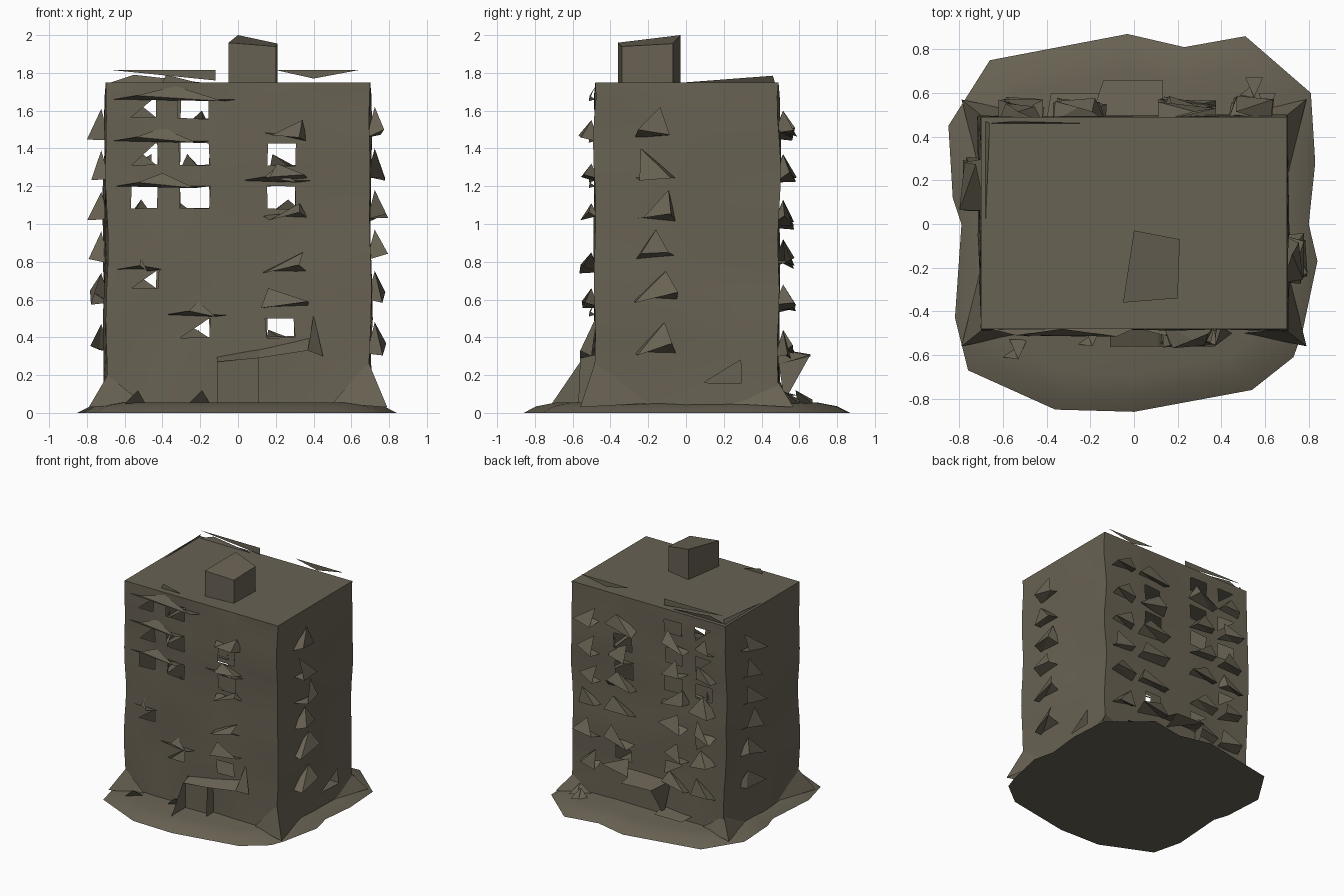
import bpy, bmesh, random
from mathutils import Vector, noise

random.seed(4)
if "Cube" in bpy.data.objects:
    bpy.data.objects.remove(bpy.data.objects["Cube"])

# Single drab stone colour
stone = bpy.data.materials.new("drab_stone")
stone.use_nodes = True
colour = (0.14, 0.122, 0.087, 1)
stone.diffuse_color = colour
bsdf = stone.node_tree.nodes["Principled BSDF"]
bsdf.inputs["Base Color"].default_value = colour
bsdf.inputs["Roughness"].default_value = 0.9


def finish(name, bm, smooth=False):
    mesh = bpy.data.meshes.new(name)
    bm.to_mesh(mesh)
    bm.free()
    mesh.materials.append(stone)
    obj = bpy.data.objects.new(name, mesh)
    bpy.context.collection.objects.link(obj)
    if smooth:
        bpy.ops.object.select_all(action='DESELECT')
        obj.select_set(True)
        bpy.context.view_layer.objects.active = obj
        bpy.ops.object.shade_smooth_by_angle(angle=0.5)
    return obj


def sheet(bm, *points):
    return bm.faces.new([bm.verts.new(p) for p in points])


X, FRONT, BACK, TOP = 0.70, -0.48, 0.49, 1.75
# Each side maps (along the wall, outwards, height) to a position
SIDES = {
    "front": lambda u, d, z: Vector((u, FRONT - d, z)),
    "back": lambda u, d, z: Vector((u, BACK + d, z)),
    "left": lambda u, d, z: Vector((X + d, u, z)),
    "right": lambda u, d, z: Vector((-X - d, u, z)),
}

# Thin outer walls on a grid, with window openings
x_cuts = [-X, -.57, -.43, -.31, -.15, .15, .30, .42, X]
y_cuts = [FRONT, -.27, -.05, .10, .30, BACK]
z_cuts = [.04, .16, .28, .40, .50, .66, .76, .92, 1.08, 1.20, 1.31, 1.43, 1.56, 1.67, TOP]
# row -> window columns; half-filled openings are listed after
windows = {12: (1, 3), 10: (1, 3, 5), 8: (1, 3, 5), 5: (1,), 3: (3, 5)}
half_open = {(1, 12), (1, 10), (1, 5), (3, 3)}


def wobble(p):
    n = noise.noise_vector(p * 2.7)
    fade = 0.0 if p.z > 1.7 else 1.0
    return p + Vector((n.x * .022, n.y * .022, n.z * .012)) * fade


bm = bmesh.new()
for side, place in SIDES.items():
    wide = side in ("front", "back")
    cuts = x_cuts if wide else y_cuts
    for row in range(len(z_cuts) - 1):
        for col in range(len(cuts) - 1):
            u0, u1, z0, z1 = cuts[col], cuts[col + 1], z_cuts[row], z_cuts[row + 1]
            quad = [wobble(place(u, 0, z)) for u, z in ((u0, z0), (u1, z0), (u1, z1), (u0, z1))]
            if side in ("back", "right"):
                quad.reverse()
            if side == "right":
                quad.reverse()
                quad.reverse()
            if wide and col in windows.get(row, ()):
                if (col, row) in half_open:
                    sheet(bm, quad[0], quad[2], quad[3])
                continue
            if side == "left" and (col, row) == (3, 1):
                sheet(bm, quad[0], quad[2], quad[3])
                continue
            sheet(bm, *quad)
bmesh.ops.remove_doubles(bm, verts=bm.verts, dist=0.0005)
finish("walls", bm, True)

# Flat roof with remains of the parapet
bm = bmesh.new()
sheet(bm, (-X, FRONT, TOP), (X, FRONT, TOP), (X, BACK, TOP), (-X, BACK, TOP))
finish("roof", bm)
bm = bmesh.new()
sheet(bm, (-.67, .46, 1.815), (-.12, .46, 1.815), (-.12, .46, 1.76))
sheet(bm, (.20, .46, 1.815), (.64, .46, 1.815), (.40, .46, 1.77))
sheet(bm, (-.67, .46, TOP), (-.2, .46, TOP), (-.55, .47, 1.79))
sheet(bm, (-.68, .0, TOP), (-.68, .47, TOP), (-.66, .46, 1.785))
sheet(bm, (-.4, -.43, TOP), (-.22, -.43, TOP), (-.38, -.43, 1.79))
finish("parapet_remains", bm)

# Leaning chimney block
bm = bmesh.new()
foot = [(-.05, -.36), (.20, -.34), (.21, -.07), (0, -.03)]
tops = [1.96, 1.94, 1.955, 2.0]
low = [bm.verts.new((x, y, TOP)) for x, y in foot]
high = [bm.verts.new((x, y, z)) for (x, y), z in zip(foot, tops)]
bm.faces.new(high)
for i in range(4):
    j = (i + 1) % 4
    bm.faces.new((low[i], low[j], high[j], high[i]))
finish("chimney", bm)

# Irregular ground slab sloping up to the walls
outline = [(-.66, .75), (-.03, .87), (.23, .81), (.51, .86), (.81, .60), (.83, .28), (.80, 0),
           (.84, -.17), (.77, -.50), (.73, -.61), (.54, -.76), (0, -.86), (-.36, -.85),
           (-.76, -.67), (-.82, -.43), (-.79, 0), (-.83, .12), (-.85, .45)]
outline.reverse()
bm = bmesh.new()
rings = []
for factor, z in ((1, 0), (.92, .035), (.80, .055)):
    rings.append([bm.verts.new((x * factor, y * factor, z)) for x, y in outline])
bm.faces.new(list(reversed(rings[0])))
bm.faces.new(rings[-1])
for a, b in zip(rings, rings[1:]):
    for i in range(len(a)):
        j = (i + 1) % len(a)
        bm.faces.new((a[i], a[j], b[j], b[i]))
finish("ground_slab", bm, True)

# Rubble wedges at the wall corners
bm = bmesh.new()
for sx, sy, height in ((1, FRONT, .27), (-1, FRONT, .20), (1, BACK, .16), (-1, BACK, .18)):
    k = 1 if sy > 0 else -1
    peak = (sx * .69, sy, height)
    tip = (sx * .79, sy + k * .08, .03)
    along = (sx * .70, sy - k * .28, .05)
    across = (sx * .5, sy + k * .02, .05)
    sheet(bm, peak, tip, along)
    sheet(bm, peak, across, tip)
finish("corner_rubble", bm)


# Broken balconies: tilted floor, leaning front, one torn side
def balcony(bm, side, u, z, width, height, depth):
    place = SIDES[side]
    r = lambda s: random.uniform(-s, s)
    a = place(u - width / 2, -.02, z + r(.03))
    b = place(u + width / 2, -.02, z + r(.03))
    c = place(u - width * .42 + r(.03), depth + r(.02), z + r(.03))
    d = place(u + width * .42 + r(.03), depth * .75 + r(.03), z + .02 + r(.03))
    e = place(u + r(width * .4), depth * .3, z + height)
    sheet(bm, a, b, d)
    sheet(bm, a, d, c)
    sheet(bm, c, d, e)
    if random.random() < .6:
        sheet(bm, a, c, e)
    else:
        sheet(bm, b, e, d)


side_levels = [.33, .60, .82, 1.03, 1.25, 1.47]
columns = {
    "left": [(-.16, .22, .08, .15, side_levels)],
    "right": [(.18, .24, .08, .14, side_levels)],
    "front": [(.25, .24, .07, .09, [.57, .76, 1.02, 1.23, 1.46])],
    "back": [(u, w, .08, .13, [.31, .55, .79, 1.00, 1.24, 1.47])
             for u, w in ((-.52, .2), (-.25, .24), (.24, .26), (.53, .2))],
}
for side, stacks in columns.items():
    bm = bmesh.new()
    for u, w, depth, h, levels in stacks:
        for z in levels:
            balcony(bm, side, u, z, w, h, depth)
    finish(side + "_balconies", bm)

# Shallow torn sills over the front window rows
bm = bmesh.new()
for x0, x1, z in ((-.66, .0, 1.66), (-.66, -.14, 1.44), (-.65, -.15, 1.20),
                  (-.64, -.40, .76), (-.38, -.04, .52), (.02, .39, 1.23)):
    sheet(bm, (x0, FRONT, z), (x1, FRONT, z), (x1 - .08, FRONT - .035, z - .01),
          (x0 + .12, FRONT - .03, z + .02))
    sheet(bm, (x0 + .12, FRONT - .03, z + .02), (x1 - .08, FRONT - .035, z - .01),
          ((x0 + x1) / 2, FRONT, z + .07))
finish("front_sills", bm)

# Entrance porch with a sloping canopy
bm = bmesh.new()
sheet(bm, (-.11, -.47, .31), (-.11, -.47, .05), (-.11, -.71, .05), (-.11, -.56, .27))
sheet(bm, (.11, -.47, .31), (.11, -.56, .29), (.11, -.57, .05), (.11, -.47, .05))
sheet(bm, (-.11, -.56, .27), (.11, -.56, .29), (.11, -.47, .34), (-.11, -.47, .30))
sheet(bm, (.11, -.56, .29), (.37, -.56, .33), (.38, -.47, .40), (.11, -.47, .34))
sheet(bm, (.37, -.56, .33), (.45, -.5, .30), (.40, -.47, .52))
sheet(bm, (-.11, -.53, .27), (.11, -.52, .29), (.11, -.52, .05), (-.11, -.53, .05))
finish("entrance_porch", bm)

# Rear porch canopy and low step
bm = bmesh.new()
sheet(bm, (-.20, .48, .34), (.13, .48, .34), (.13, .66, .30), (-.14, .66, .31))
sheet(bm, (-.14, .66, .31), (.13, .66, .30), (.10, .50, .26))
sheet(bm, (-.20, .48, .34), (-.14, .66, .31), (-.16, .52, .06))
sheet(bm, (-.40, .48, .10), (-.38, .60, .09), (-.13, .60, .09), (-.13, .48, .12))
finish("rear_porch", bm)

# Loose debris on the slab
bm = bmesh.new()
for x, y in ((-.54, -.58), (.54, .62), (-.20, -.52), (.60, .55)):
    sheet(bm, (x - .06, y - .03, .05), (x + .05, y + .05, .05), (x + .01, y - .04, .12))
    sheet(bm, (x + .05, y + .05, .05), (x - .03, y + .05, .07), (x + .01, y - .04, .12))
finish("debris", bm)
